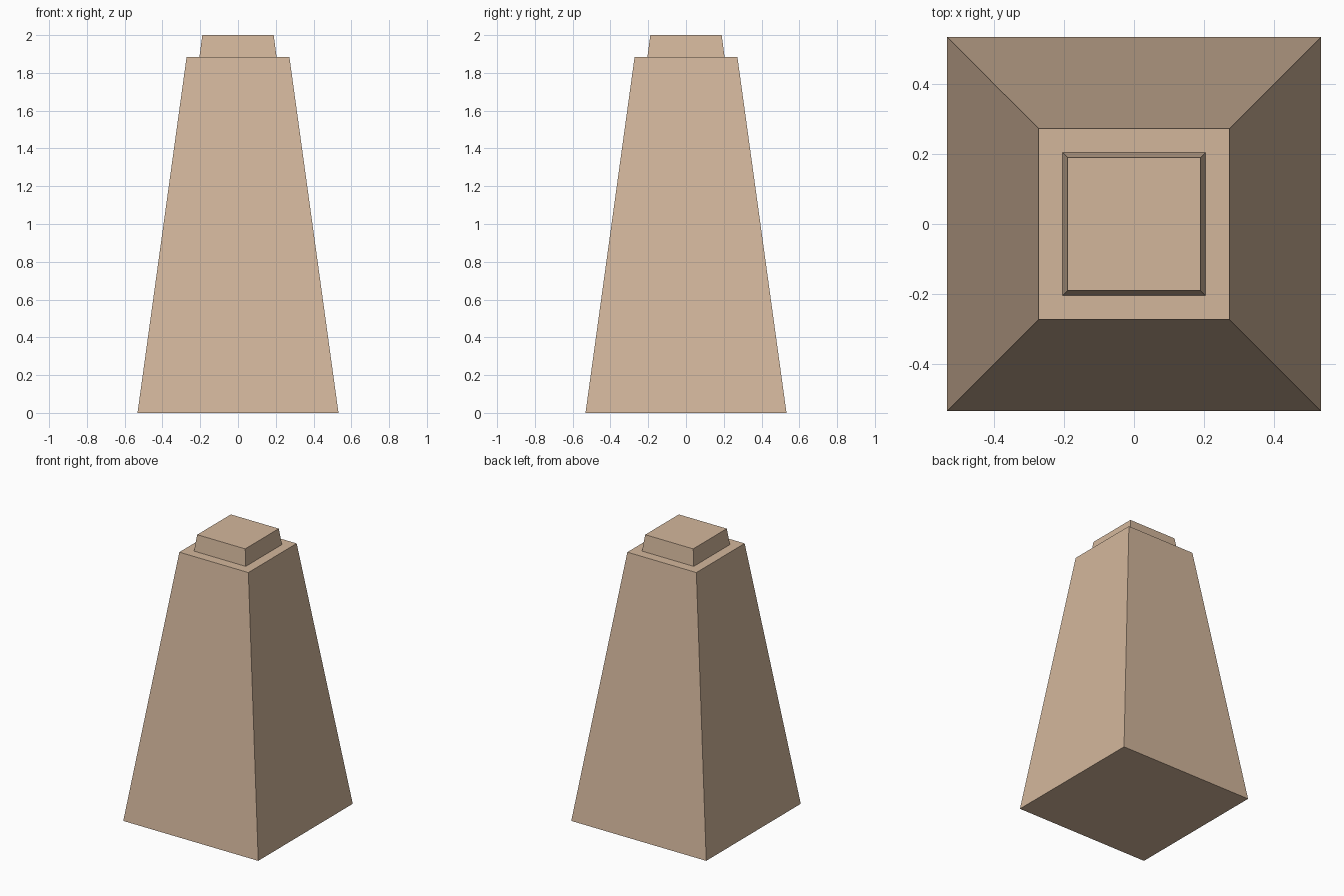
import bpy
import bmesh

cube = bpy.data.objects.get("Cube")
if cube:
    bpy.data.objects.remove(cube, do_unlink=True)

# Single sandstone colour
stone = bpy.data.materials.new("sandstone")
stone.use_nodes = True
colour = (0.65, 0.47, 0.33, 1)
stone.diffuse_color = colour
stone.node_tree.nodes["Principled BSDF"].inputs["Base Color"].default_value = colour


def tapered_block(name, z_low, z_high, half_low, half_high):
    """Square block that narrows from half_low at the foot to half_high at the top."""
    bm = bmesh.new()
    bmesh.ops.create_cube(bm, size=2)
    for v in bm.verts:
        half, z = (half_high, z_high) if v.co.z > 0 else (half_low, z_low)
        v.co = (v.co.x * half, v.co.y * half, z)
    mesh = bpy.data.meshes.new(name)
    bm.to_mesh(mesh)
    bm.free()
    mesh.materials.append(stone)
    obj = bpy.data.objects.new(name, mesh)
    bpy.context.collection.objects.link(obj)
    return obj


# Tall tapering body with a small cap on top
tapered_block("pillar_body", 0, 1.885, 0.532, 0.272)
tapered_block("pillar_cap", 1.885, 2, 0.204, 0.189)
